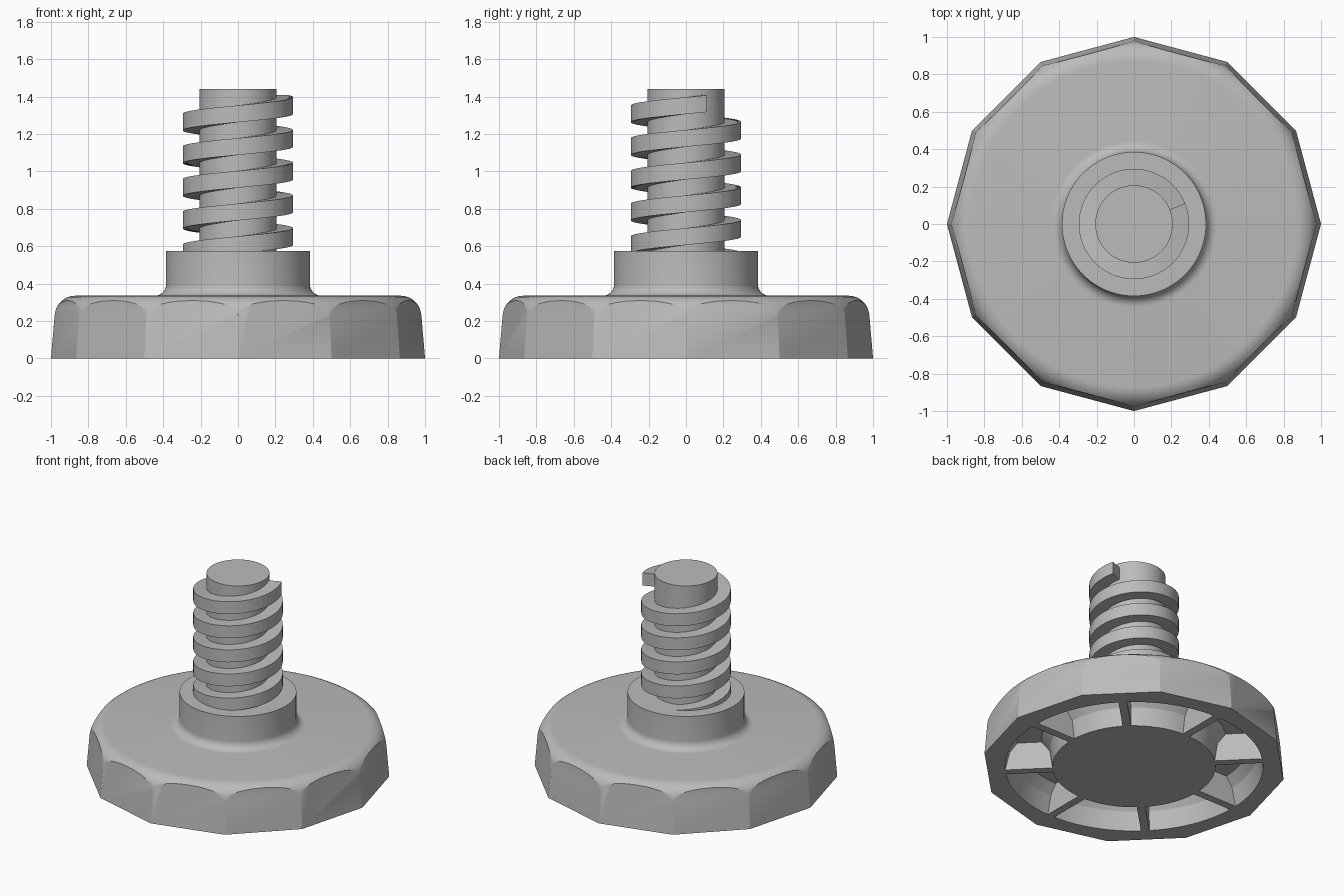
import bpy
import bmesh
from math import sin, cos, asin, pi, radians

cube = bpy.data.objects.get("Cube")
if cube:
    bpy.data.objects.remove(cube, do_unlink=True)

grey = bpy.data.materials.new("grey plastic")
grey.use_nodes = True
colour = (0.5, 0.5, 0.5, 1)
grey.diffuse_color = colour
grey.node_tree.nodes["Principled BSDF"].inputs["Base Color"].default_value = colour


def polar(r, a, z):
    return (r * cos(a), r * sin(a), z)


def arc(r, z, radius, start, end, steps):
    """Profile points (r, z) along a fillet, angles in degrees."""
    angles = [radians(start + (end - start) * i / steps) for i in range(steps + 1)]
    return [(r + radius * cos(a), z + radius * sin(a)) for a in angles]


def skin(name, rings, closed):
    """Join matching rings of points; cap the ends unless the rings form a loop."""
    bm = bmesh.new()
    loops = [[bm.verts.new(p) for p in ring] for ring in rings]
    pairs = list(zip(loops, loops[1:]))
    if closed:
        pairs.append((loops[-1], loops[0]))
    else:
        bm.faces.new(loops[0])
        bm.faces.new(loops[-1])
    for a, b in pairs:
        for i in range(len(a)):
            j = (i + 1) % len(a)
            bm.faces.new((a[i], a[j], b[j], b[i]))
    bmesh.ops.remove_doubles(bm, verts=bm.verts, dist=1e-5)
    bmesh.ops.recalc_face_normals(bm, faces=bm.faces)
    mesh = bpy.data.meshes.new(name)
    bm.to_mesh(mesh)
    bm.free()
    mesh.materials.append(grey)
    obj = bpy.data.objects.new(name, mesh)
    bpy.context.collection.objects.link(obj)
    return obj


def activate(obj):
    bpy.ops.object.select_all(action="DESELECT")
    obj.select_set(True)
    bpy.context.view_layer.objects.active = obj


def combine(obj, tool, operation):
    """Apply a boolean and discard the tool."""
    mod = obj.modifiers.new("cut", "BOOLEAN")
    mod.operation = operation
    mod.solver = "EXACT"
    mod.object = tool
    activate(obj)
    bpy.ops.object.modifier_apply(modifier=mod.name)
    bpy.data.objects.remove(tool, do_unlink=True)


# Turned body: disc with rounded rim, filleted hub and plain shaft
SEGMENTS = 96
profile = [(0, -0.05), (1.03, -0.05)]
profile += arc(0.87, 0.225, 0.11, 5, 90, 8)
profile += arc(0.445, 0.395, 0.06, 270, 180, 8)
profile += [(0.385, 0.575), (0.207, 0.575), (0.207, 1.44), (0, 1.44)]
knob = skin("knob_body", [[polar(r, 2 * pi * i / SEGMENTS, z) for r, z in profile]
                          for i in range(SEGMENTS)], True)

# Tapered twelve-sided grip, leaving scalloped edges on the rounded rim
SIDES = 12
grip = skin("grip_cutter", [[polar(1 - 0.085 * z, 2 * pi * i / SIDES, z)
                             for i in range(SIDES)] for z in (0, 2)], False)
combine(knob, grip, "INTERSECT")

# Eight pockets underneath, separated by straight radial ribs
RIBS, HALF_RIB, STEPS = 8, 0.028, 12
pocket_section = [(0.537, -0.05), (0.537, 0), (0.555, 0.13), (0.61, 0.2),
                  (0.77, 0.2), (0.82, 0.13), (0.85, 0), (0.85, -0.05)]
for n in range(RIBS):
    rings = []
    for s in range(STEPS + 1):
        ring = []
        for r, z in pocket_section:
            inset = asin(HALF_RIB / r)
            span = 2 * pi / RIBS - 2 * inset
            ring.append(polar(r, 2 * pi * n / RIBS + inset + span * s / STEPS, z))
        rings.append(ring)
    combine(knob, skin("pocket_cutter", rings, False), "DIFFERENCE")

# Square screw thread climbing out of the hub
PITCH, TURNS, PER_TURN = 0.175, 5, 64
END_ANGLE, END_Z, HALF_WIDTH = radians(22), 1.362, 0.045
rings = []
for i in range(TURNS * PER_TURN + 1):
    turn = i / PER_TURN - TURNS
    a, z = END_ANGLE + 2 * pi * turn, END_Z + PITCH * turn
    rings.append([polar(r, a, z + dz) for r, dz in
                  ((0.19, -HALF_WIDTH), (0.295, -HALF_WIDTH),
                   (0.295, HALF_WIDTH), (0.19, HALF_WIDTH))])
thread = skin("screw_thread", rings, False)

# Smooth the curves, keep the facets and edges crisp
for obj in (knob, thread):
    activate(obj)
    bpy.ops.object.shade_smooth_by_angle(angle=radians(22))
